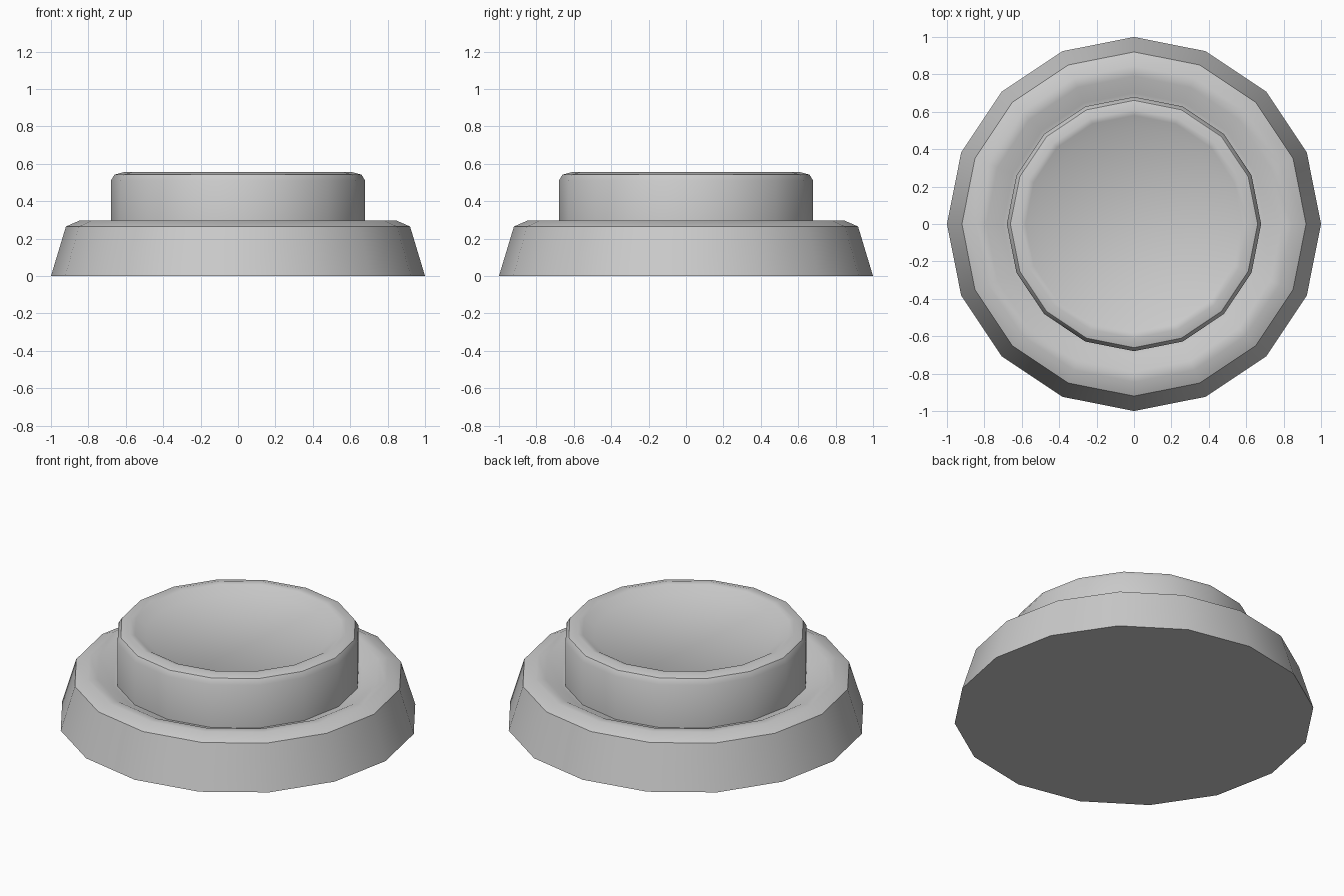
import bpy, bmesh, math

if "Cube" in bpy.data.objects:
    bpy.data.objects.remove(bpy.data.objects["Cube"])

SIDES = 16


def lathe(name, profile):
    """Revolve an (r, z) profile, bottom to top, and cap both ends."""
    bm = bmesh.new()
    rings = []
    for r, z in profile:
        rings.append([bm.verts.new((r * math.cos(2 * math.pi * i / SIDES),
                                    r * math.sin(2 * math.pi * i / SIDES), z))
                      for i in range(SIDES)])
    for low, high in zip(rings, rings[1:]):
        for i in range(SIDES):
            j = (i + 1) % SIDES
            bm.faces.new((low[i], low[j], high[j], high[i]))
    bm.faces.new(rings[0][::-1])
    bm.faces.new(rings[-1])
    bmesh.ops.recalc_face_normals(bm, faces=bm.faces)
    mesh = bpy.data.meshes.new(name)
    bm.to_mesh(mesh)
    bm.free()
    obj = bpy.data.objects.new(name, mesh)
    bpy.context.collection.objects.link(obj)
    bpy.ops.object.select_all(action='DESELECT')
    obj.select_set(True)
    bpy.context.view_layer.objects.active = obj
    bpy.ops.object.shade_smooth_by_angle(angle=math.radians(38))
    return obj


# Tapered housing with a bevelled rim that dips toward the button
lathe("base_housing", [(1.0, 0), (0.92, 0.265), (0.845, 0.298),
                       (0.79, 0.295), (0.70, 0.25), (0.66, 0.245)])

# Push button with a rounded rim and a shallow sunken top
lathe("push_button", [(0.68, 0.23), (0.68, 0.51), (0.661, 0.542),
                      (0.61, 0.556), (0.58, 0.55), (0.52, 0.512)])
